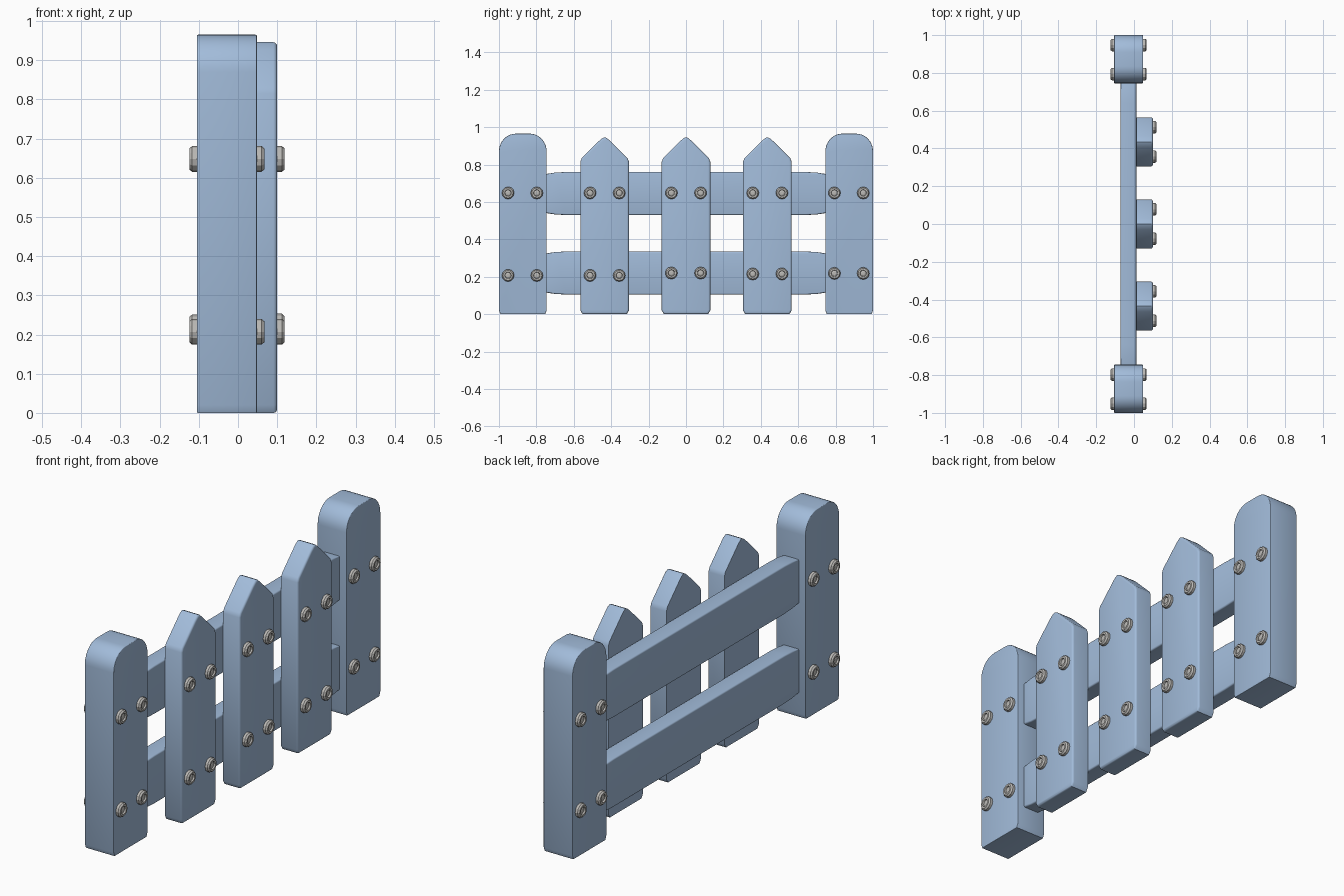
import bpy, bmesh, math

if "Cube" in bpy.data.objects:
    bpy.data.objects.remove(bpy.data.objects["Cube"])


def material(name, color):
    m = bpy.data.materials.new(name)
    m.diffuse_color = color
    m.use_nodes = True
    m.node_tree.nodes["Principled BSDF"].inputs["Base Color"].default_value = m.diffuse_color
    return m


WOOD = material("blue_wood", (0.36, 0.50, 0.70, 1))
METAL = material("grey_metal", (0.50, 0.49, 0.47, 1))


def finish(name, bm, mat):
    bmesh.ops.recalc_face_normals(bm, faces=bm.faces)
    me = bpy.data.meshes.new(name)
    bm.to_mesh(me)
    bm.free()
    me.materials.append(mat)
    ob = bpy.data.objects.new(name, me)
    bpy.context.collection.objects.link(ob)
    return ob


def smooth(ob, angle):
    bpy.ops.object.select_all(action='DESELECT')
    ob.select_set(True)
    bpy.context.view_layer.objects.active = ob
    bpy.ops.object.shade_smooth_by_angle(angle=math.radians(angle))


def board(name, outline, x0, x1, bevel=0.0, front_only=False):
    """Extrude a (y, z) outline from x0 to x1 and soften its edges."""
    bm = bmesh.new()
    face = bm.faces.new([bm.verts.new((x0, y, z)) for y, z in outline])
    ext = bmesh.ops.extrude_face_region(bm, geom=[face], use_keep_orig=True)
    for v in ext["geom"]:
        if isinstance(v, bmesh.types.BMVert):
            v.co.x = x1
    bmesh.ops.recalc_face_normals(bm, faces=bm.faces)
    if bevel:
        edges = [e for e in bm.edges
                 if all(abs(v.co.x - x1) < 1e-5 for v in e.verts)
                 or (not front_only and all(abs(v.co.x - x0) < 1e-5 for v in e.verts))]
        bmesh.ops.bevel(bm, geom=edges, offset=bevel, segments=3,
                        profile=0.5, affect='EDGES')
    ob = finish(name, bm, WOOD)
    smooth(ob, 35)
    return ob


def bolt(name, x, y, z, side):
    """Faceted bolt head with a chamfered rim and a recessed centre."""
    profile = [(0.033, -0.004), (0.033, 0.012), (0.027, 0.019),
               (0.018, 0.019), (0.016, 0.012), (0.008, 0.015)]
    n = 12
    bm = bmesh.new()
    rings = []
    for r, h in profile:
        rings.append([bm.verts.new((x + side * h,
                                    y + r * math.cos(2 * math.pi * i / n),
                                    z + r * math.sin(2 * math.pi * i / n)))
                      for i in range(n)])
    for a, b in zip(rings, rings[1:]):
        for i in range(n):
            j = (i + 1) % n
            bm.faces.new((a[i], a[j], b[j], b[i]))
    bm.faces.new(rings[0])
    bm.faces.new(rings[-1])
    finish(name, bm, METAL)


# End posts with rounded tops
POST_W, POST_H = 0.1275, 0.965
half = []
for i in range(11):
    t = math.pi / 2 * i / 10
    half.append((0.037 + 0.0905 * math.cos(t), POST_H - 0.095 + 0.095 * math.sin(t)))
half = [(POST_W - 0.008, 0), (POST_W, 0.02)] + half
post_outline = half + [(-y, z) for y, z in reversed(half)]
for label, s, low in (("left", -1, 0.207), ("right", 1, 0.218)):
    cy = s * 0.8725
    board(label + "_post", [(y + cy, z) for y, z in post_outline], -0.105, 0.048, 0.003)
    for z in (0.648, low):
        for dy in (-0.077, 0.077):
            for face_x, side in ((0.048, 1), (-0.105, -1)):
                bolt("post_bolt", face_x, cy + dy - 0.002, z, side)

# Two horizontal rails with slightly tapered ends
for label, z0, z1 in (("lower", 0.105, 0.335), ("upper", 0.53, 0.76)):
    right = [(0.64, z0), (0.70, z0 + 0.003), (0.75, z0 + 0.011),
             (0.75, z1 - 0.011), (0.70, z1 - 0.003), (0.64, z1)]
    outline = right + [(-y, z) for y, z in reversed(right)]
    board(label + "_rail", outline, -0.071, 0.012, 0.007)

# Three pointed pickets
picket_half = [(0.118, 0), (0.13, 0.02), (0.13, 0.815), (0.122, 0.835),
               (0.03, 0.926), (0.012, 0.941)]
picket_outline = picket_half + [(0, 0.946)] + [(-y, z) for y, z in reversed(picket_half)]
for label, cy, low in (("left", -0.435, 0.207), ("middle", 0, 0.22), ("right", 0.435, 0.215)):
    board(label + "_picket", [(y + cy, z) for y, z in picket_outline],
          0.012, 0.10, 0.01, front_only=True)
    for z in (0.648, low):
        for dy in (-0.078, 0.078):
            bolt("picket_bolt", 0.10, cy + dy, z, 1)
